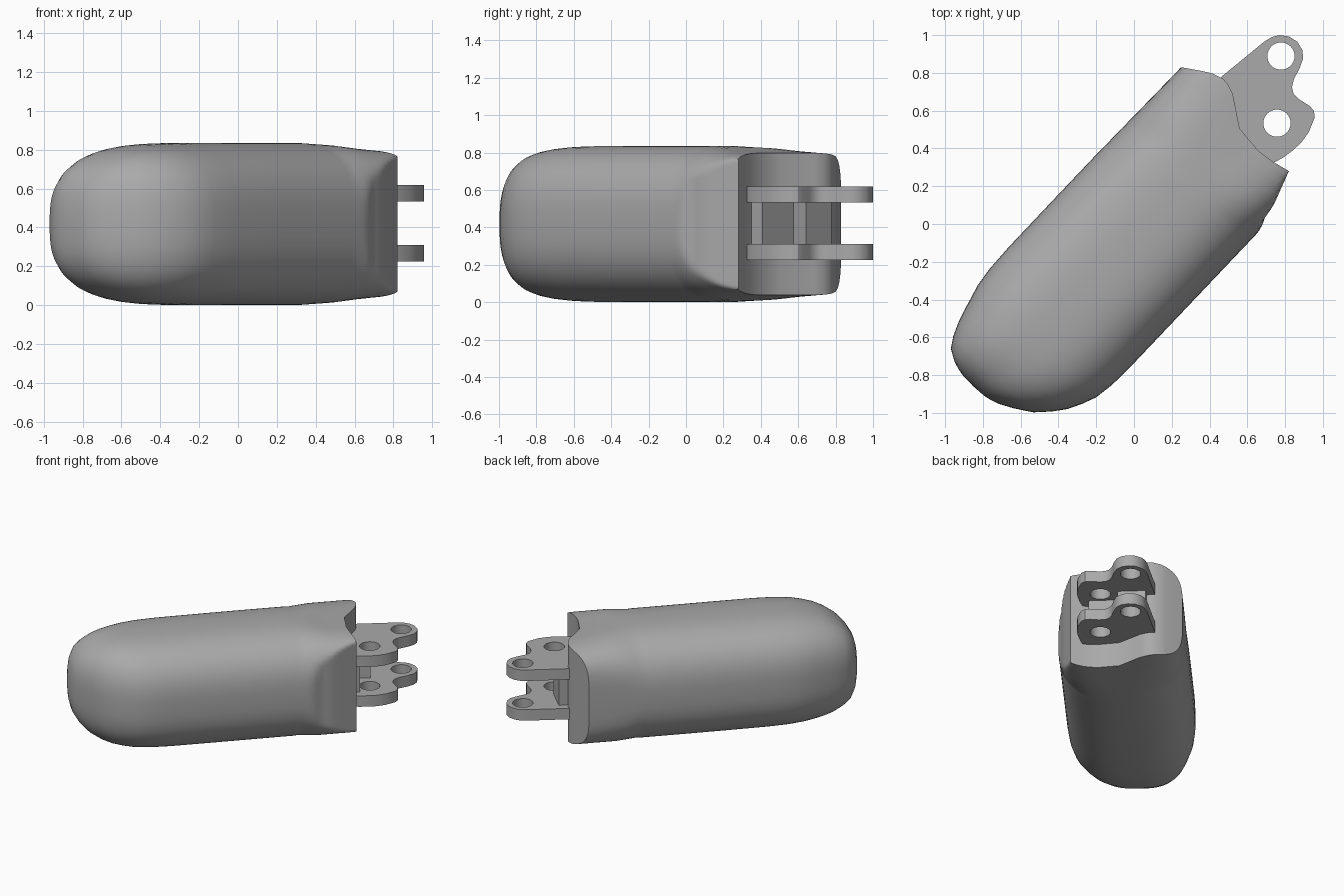
import bpy, bmesh, math
from mathutils import Vector

if "Cube" in bpy.data.objects:
    bpy.data.objects.remove(bpy.data.objects["Cube"])

ANG = math.radians(46.5)
U = Vector((math.cos(ANG), math.sin(ANG), 0))     # long axis of the body
V = Vector((-math.sin(ANG), math.cos(ANG), 0))    # across the body
ZC = 0.418                                        # mid height

grey = bpy.data.materials.new("grey")
grey.diffuse_color = (0.4, 0.4, 0.4, 1)
grey.use_nodes = True
grey.node_tree.nodes["Principled BSDF"].inputs["Base Color"].default_value = grey.diffuse_color


def lerp_table(table, x):
    """Piecewise linear lookup in a list of (x, y)."""
    if x <= table[0][0]:
        return table[0][1]
    for (x0, y0), (x1, y1) in zip(table, table[1:]):
        if x <= x1:
            return y0 + (y1 - y0) * (x - x0) / (x1 - x0)
    return table[-1][1]


def make_object(name, bm):
    bmesh.ops.recalc_face_normals(bm, faces=bm.faces[:])
    me = bpy.data.meshes.new(name)
    bm.to_mesh(me)
    bm.free()
    me.materials.append(grey)
    ob = bpy.data.objects.new(name, me)
    bpy.context.collection.objects.link(ob)
    return ob


def smooth(ob, deg):
    bpy.ops.object.select_all(action='DESELECT')
    ob.select_set(True)
    bpy.context.view_layer.objects.active = ob
    bpy.ops.object.shade_smooth_by_angle(angle=math.radians(deg))


# Body: lofted sections (u, v low, v high, half height)
SECTIONS = [
    (-1.206, -0.05, 0.10, 0.09), (-1.198, -0.09, 0.14, 0.15),
    (-1.183, -0.137, 0.187, 0.205), (-1.146, -0.21, 0.249, 0.267),
    (-1.09, -0.30, 0.285, 0.318), (-1.017, -0.37, 0.316, 0.358),
    (-0.951, -0.42, 0.337, 0.38), (-0.88, -0.456, 0.356, 0.395),
    (-0.805, -0.486, 0.377, 0.405), (-0.70, -0.502, 0.391, 0.413),
    (-0.55, -0.507, 0.397, 0.417), (-0.2, -0.507, 0.398, 0.418),
    (0.1, -0.507, 0.398, 0.418),
]
# Wavy knuckle face: v -> u
END = [(-0.402, 0.767), (-0.288, 0.742), (-0.175, 0.731), (-0.083, 0.740),
       (-0.035, 0.762), (0.008, 0.792), (0.059, 0.839), (0.105, 0.865),
       (0.15, 0.879), (0.189, 0.882), (0.253, 0.862), (0.32, 0.82), (0.39, 0.774)]
# Relief cut on the pad side: u -> lowest v
CUT = [(0.41, -0.51), (0.46, -0.498), (0.50, -0.48), (0.58, -0.468), (0.767, -0.402)]
N, START = 72, 0.1


def section(u, lo, hi, h, t):
    """Superellipse ring; t blends it towards the knuckle face."""
    n = 2.7 + 1.8 * max(0, t - 0.4) / 0.6
    c, a = (lo + hi) / 2, (hi - lo) / 2
    ring = []
    for i in range(N):
        th = 2 * math.pi * i / N
        cs, sn = math.cos(th), math.sin(th)
        v = c + a * math.copysign(abs(cs) ** (2 / n), cs)
        z = h * math.copysign(abs(sn) ** (2 / n), sn)
        uu = START + (lerp_table(END, v) - START) * t if t else u
        v = max(v, lerp_table(CUT, uu))
        ring.append(U * uu + V * v + Vector((0, 0, ZC + z)))
    return ring


rings = [section(*s, 0) for s in SECTIONS]
HALF = [(0.35, 0.418), (0.6, 0.408), (0.8, 0.392), (1, 0.38)]
for k in range(1, 21):
    t = k / 20
    rings.append(section(0, -0.507, 0.398 - 0.008 * t, lerp_table(HALF, t), t))

bm = bmesh.new()
loops = [[bm.verts.new(p) for p in r] for r in rings]
for r0, r1 in zip(loops, loops[1:]):
    for i in range(N):
        j = (i + 1) % N
        bm.faces.new((r0[i], r0[j], r1[j], r1[i]))
pole = bm.verts.new(U * -1.209 + V * 0.025 + Vector((0, 0, ZC)))
for i in range(N):
    bm.faces.new((pole, loops[0][(i + 1) % N], loops[0][i]))
# Knuckle face: strips joining the upper and lower halves
last = loops[-1]
for i in range(N // 2):
    quad = [last[i], last[i + 1], last[(N - i - 1) % N], last[(N - i) % N]]
    bm.faces.new(list(dict.fromkeys(quad)))
bmesh.ops.dissolve_degenerate(bm, dist=1e-5, edges=bm.edges[:])
smooth(make_object("fingertip_body", bm), 32)

# Hinge plates: flat outline with two pin holes
OUTLINE = [(0.40, 0.73), (0.467, 0.783), (0.69, 0.966), (0.73, 0.99), (0.77, 1.0),
           (0.82, 0.993), (0.865, 0.965), (0.892, 0.92), (0.895, 0.875),
           (0.875, 0.82), (0.848, 0.77), (0.836, 0.725), (0.845, 0.69),
           (0.875, 0.66), (0.93, 0.625), (0.952, 0.60), (0.957, 0.565),
           (0.926, 0.487), (0.885, 0.43), (0.836, 0.386), (0.79, 0.352),
           (0.747, 0.328), (0.66, 0.31), (0.5, 0.45)]
HOLES = [(0.778, 0.889), (0.757, 0.534)]


def plate(name, z0, z1):
    cu = bpy.data.curves.new(name, 'CURVE')
    cu.dimensions, cu.fill_mode = '2D', 'BOTH'
    cu.extrude = (z1 - z0) / 2
    circles = [[(x + 0.072 * math.cos(a * math.pi / 16), y + 0.072 * math.sin(a * math.pi / 16))
                for a in range(32)] for x, y in HOLES]
    for pts in [OUTLINE] + circles:
        sp = cu.splines.new('POLY')
        sp.points.add(len(pts) - 1)
        for p, (x, y) in zip(sp.points, pts):
            p.co = (x, y, 0, 1)
        sp.use_cyclic_u = True
    cu.materials.append(grey)
    ob = bpy.data.objects.new(name, cu)
    ob.location.z = (z0 + z1) / 2
    bpy.context.collection.objects.link(ob)
    bpy.ops.object.select_all(action='DESELECT')
    ob.select_set(True)
    bpy.context.view_layer.objects.active = ob
    bpy.ops.object.convert(target='MESH')
    ob = bpy.context.object
    bm = bmesh.new()
    bm.from_mesh(ob.data)
    bmesh.ops.remove_doubles(bm, verts=bm.verts[:], dist=1e-5)
    bm.to_mesh(ob.data)
    bm.free()
    smooth(ob, 32)


plate("lower_hinge_plate", 0.225, 0.31)
plate("upper_hinge_plate", 0.533, 0.618)

# Stepped web between the plates
bm = bmesh.new()
STEP = [(0.70, -0.27), (0.82, -0.27), (0.82, -0.03), (0.94, -0.06), (0.94, 0.14), (0.70, 0.14)]
base = bm.faces.new([bm.verts.new(U * u + V * v + Vector((0, 0, 0.30))) for u, v in STEP])
ext = bmesh.ops.extrude_face_region(bm, geom=[base])
bmesh.ops.translate(bm, vec=(0, 0, 0.24),
                    verts=[g for g in ext["geom"] if isinstance(g, bmesh.types.BMVert)])
make_object("hinge_web", bm)
